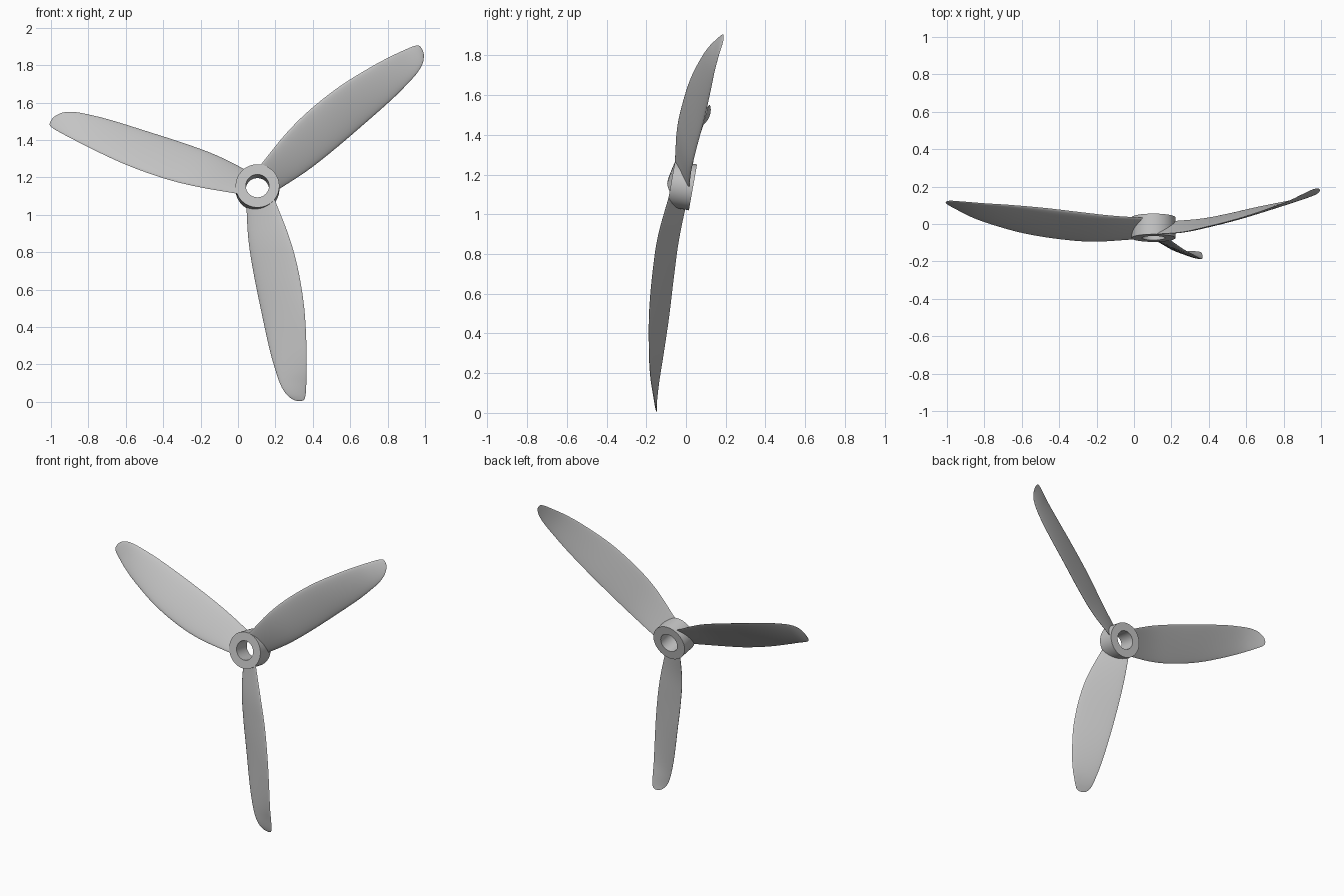
import bpy, bmesh, math
from mathutils import Matrix, Vector

cube = bpy.data.objects.get("Cube")
if cube:
    bpy.data.objects.remove(cube, do_unlink=True)

grey = bpy.data.materials.new("light_grey")
grey.use_nodes = True
colour = (0.55, 0.55, 0.55, 1)
grey.diffuse_color = colour
grey.node_tree.nodes["Principled BSDF"].inputs["Base Color"].default_value = colour

# The shaft lies along local y and leans back slightly
shaft = Matrix.Translation((0.104, -0.02, 1.145)) @ Matrix.Rotation(math.radians(-10.1), 4, "X")


def add_object(name, bm, matrix):
    bmesh.ops.recalc_face_normals(bm, faces=bm.faces[:])
    mesh = bpy.data.meshes.new(name)
    bm.to_mesh(mesh)
    bm.free()
    mesh.materials.append(grey)
    obj = bpy.data.objects.new(name, mesh)
    obj.matrix_world = matrix
    bpy.context.collection.objects.link(obj)
    bpy.ops.object.select_all(action="DESELECT")
    obj.select_set(True)
    bpy.context.view_layer.objects.active = obj
    bpy.ops.object.shade_smooth_by_angle(angle=math.radians(40))
    return obj


def bridge(bm, a, b):
    for i in range(len(a)):
        j = (i + 1) % len(a)
        bm.faces.new((a[i], a[j], b[j], b[i]))


# Hub: thick ring with an open bore
def make_hub(outer=0.117, bore=0.062, half=0.056, sides=64):
    bm = bmesh.new()
    rings = []
    for r, y in ((outer, -half), (outer, half), (bore, half), (bore, -half)):
        rings.append([bm.verts.new((r * math.cos(a), y, r * math.sin(a)))
                      for a in (math.tau * i / sides for i in range(sides))])
    for k in range(len(rings)):
        bridge(bm, rings[k], rings[(k + 1) % len(rings)])
    add_object("hub", bm, shaft)


# Blade stations: radius, leading edge (side, depth), trailing edge (side, depth)
STATIONS = [
    (0.07, 0.09, -0.055, -0.06, 0.038),
    (0.27, 0.166, -0.073, -0.049, 0.033),
    (0.45, 0.216, -0.068, -0.022, 0.04),
    (0.66, 0.25, -0.049, 0.02, 0.052),
    (0.86, 0.262, -0.014, 0.063, 0.058),
    (0.98, 0.263, 0.015, 0.096, 0.06),
    (1.06, 0.261, 0.043, 0.124, 0.064),
    (1.11, 0.258, 0.061, 0.155, 0.069),
    (1.137, 0.25, 0.071, 0.19, 0.075),
    (1.145, 0.235, 0.075, 0.215, 0.077),
]


def smooth_stations(rows, steps=5):
    pts = [Vector(r) for r in rows]
    pts = [2 * pts[0] - pts[1]] + pts + [2 * pts[-1] - pts[-2]]
    for i in range(1, len(pts) - 2):
        p, q, r, s = pts[i - 1:i + 3]
        for k in range(steps):
            t = k / steps
            yield (q * 2 + (r - p) * t + (p * 2 - q * 5 + r * 4 - s) * t ** 2
                   + (q * 3 - p - r * 3 + s) * t ** 3) / 2
    yield pts[-2]


# Blade: twisted loft, fuller on the front than on the back
def make_blade(name, angle, points=28):
    bm = bmesh.new()
    rings = []
    for radius, lead_x, lead_y, trail_x, trail_y in smooth_stations(STATIONS):
        lead = Vector((lead_x, lead_y, -radius))
        trail = Vector((trail_x, trail_y, -radius))
        chord = lead - trail
        normal = Vector((chord.y, -chord.x, 0))
        ring = []
        for i in range(points):
            a = math.tau * i / points
            bulge = math.sin(a) * (0.065 if math.sin(a) > 0 else 0.02)
            ring.append(bm.verts.new(trail + chord * (1 - math.cos(a)) / 2 + normal * bulge))
        if rings:
            bridge(bm, rings[-1], ring)
        rings.append(ring)
    bm.faces.new(rings[0])
    bm.faces.new(rings[-1])
    add_object(name, bm, shaft @ Matrix.Rotation(math.radians(angle), 4, "Y"))


make_hub()
for name, angle in (("lower_blade", 0), ("left_blade", -120), ("right_blade", 120)):
    make_blade(name, angle)
